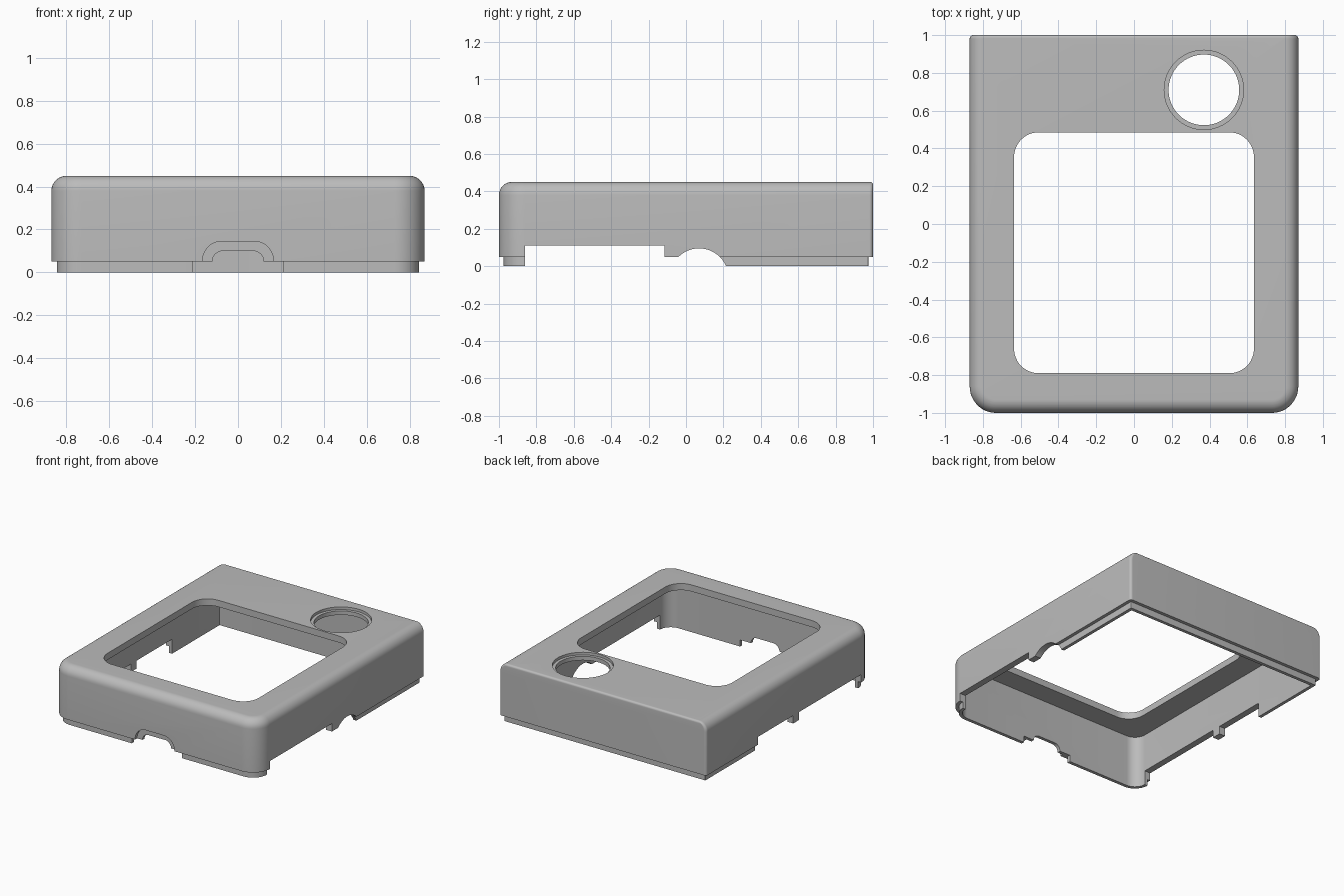
import bpy, bmesh, math
from mathutils import Matrix, Vector

old = bpy.data.objects.get("Cube")
if old:
    bpy.data.objects.remove(old, do_unlink=True)

HX, HY, TOP, LEDGE = 0.87, 1.0, 0.45, 0.05
FRONT_R, BACK_R = 0.14, 0.02        # vertical corner radii
EDGE_R, BACK_EDGE_R = 0.07, 0.015   # top edge radii
LIP, WALL = 0.025, 0.05

grey = bpy.data.materials.new("plastic grey")
grey.use_nodes = True
grey.diffuse_color = (0.5, 0.5, 0.5, 1)
grey.node_tree.nodes["Principled BSDF"].inputs["Base Color"].default_value = (0.5, 0.5, 0.5, 1)


def outline(hx, y0, y1, rf, rb, segs=12):
    """Rounded rectangle: rf rounds the two low-y corners, rb the others."""
    corners = [(hx - rb, y1 - rb, rb, 0), (rb - hx, y1 - rb, rb, 1),
               (rf - hx, y0 + rf, rf, 2), (hx - rf, y0 + rf, rf, 3)]
    pts = []
    for cx, cy, r, quarter in corners:
        for i in range(segs + 1):
            a = (quarter + i / segs) * math.pi / 2
            pts.append((cx + r * math.cos(a), cy + r * math.sin(a)))
    return pts


def loft(name, sections, matrix=Matrix()):
    """Closed solid through a list of (outline, height)."""
    bm = bmesh.new()
    rings = [[bm.verts.new(matrix @ Vector((x, y, z))) for x, y in pts]
             for pts, z in sections]
    for a, b in zip(rings, rings[1:]):
        for i in range(len(a)):
            j = (i + 1) % len(a)
            bm.faces.new((a[i], a[j], b[j], b[i]))
    bm.faces.new(rings[0][::-1])
    bm.faces.new(rings[-1])
    bmesh.ops.recalc_face_normals(bm, faces=bm.faces)
    mesh = bpy.data.meshes.new(name)
    bm.to_mesh(mesh)
    bm.free()
    obj = bpy.data.objects.new(name, mesh)
    bpy.context.collection.objects.link(obj)
    return obj


def prism(name, pts, z0, z1, matrix=Matrix()):
    return loft(name, [(pts, z0), (pts, z1)], matrix)


def box(name, x0, x1, y0, y1, z0, z1):
    return prism(name, [(x0, y0), (x1, y0), (x1, y1), (x0, y1)], z0, z1)


def circle(cx, cy, r, n=64):
    return [(cx + r * math.cos(math.tau * i / n), cy + r * math.sin(math.tau * i / n))
            for i in range(n)]


def body_outline(inset, back_inset):
    return outline(HX - inset, inset - HY, HY - back_inset,
                   FRONT_R - inset, max(BACK_R - back_inset, 0.004))


def round_inset(z, r):
    """Inset of a quarter-round top edge at height z."""
    h = max(0, z - (TOP - r))
    return r - math.sqrt(max(0, r * r - h * h))


# Outer body with stepped lip and rounded top edge
heights = {TOP - r + r * math.sin(i / 8 * math.pi / 2)
           for r in (EDGE_R, BACK_EDGE_R) for i in range(9)}
heights = sorted({round(h, 4) for h in heights})
lip = body_outline(LIP, LIP)
sections = [(lip, 0), (lip, LEDGE), (body_outline(0, 0), LEDGE)]
sections += [(body_outline(round_inset(z, EDGE_R), round_inset(z, BACK_EDGE_R)), z)
             for z in heights]
shell = loft("case_shell", sections)
shell.data.materials.append(grey)

# Cavity, screen window and stepped round opening
cutters = [
    prism("cavity", body_outline(WALL, WALL), -0.1, TOP - WALL),
    prism("window", outline(0.635, -0.79, 0.485, 0.13, 0.13), 0.3, 0.6),
    prism("round_hole", circle(0.37, 0.71, 0.187), 0.3, 0.6),
    prism("round_recess", circle(0.37, 0.71, 0.21), TOP - 0.02, 0.6),
]

# Side notches: long slots, lip gaps and the arched port
inner, outer = 0.75, 0.95
cutters += [
    box("right_slot", inner, outer, -0.86, -0.115, -0.1, 0.11),
    box("right_lip_gap", inner, outer, -0.2, 0.18, -0.1, LEDGE),
    box("left_slot", -outer, -inner, -0.86, -0.115, -0.1, 0.11),
    box("left_lip_gap", -outer, -inner, -0.2, 0.0, -0.1, LEDGE),
    box("left_back_slot", -outer, -inner, -0.045, 0.38, -0.1, 0.11),
]
along_x = Matrix(((0, 0, 1, 0), (1, 0, 0, 0), (0, 1, 0, 0), (0, 0, 0, 1)))
cutters.append(prism("right_arch", circle(0.07, -0.062, 0.157, 96), inner, outer, along_x))

# Front port: lip gap, arched through-hole and shallow outer recess
along_y = Matrix(((1, 0, 0, 0), (0, 0, 1, 0), (0, 1, 0, 0), (0, 0, 0, 1)))
cutters += [
    box("front_lip_gap", -0.21, 0.21, -1.1, -0.9, -0.1, LEDGE),
    prism("front_port", outline(0.12, -0.1, 0.1, 0.01, 0.05), -1.1, -0.9, along_y),
    prism("front_recess", outline(0.165, -0.1, 0.145, 0.01, 0.09), -1.1, -0.975, along_y),
]

for cutter in cutters:
    cutter.hide_render = True
    mod = shell.modifiers.new(cutter.name, 'BOOLEAN')
    mod.operation = 'DIFFERENCE'
    mod.solver = 'EXACT'
    mod.object = cutter

# Bake the cuts and drop the helpers
bpy.context.view_layer.update()
result = bpy.data.meshes.new_from_object(
    shell.evaluated_get(bpy.context.evaluated_depsgraph_get()))
shell.modifiers.clear()
shell.data = result
for cutter in cutters:
    bpy.data.objects.remove(cutter, do_unlink=True)
result.materials.clear()
result.materials.append(grey)
for poly in result.polygons:
    poly.material_index = 0

bpy.ops.object.select_all(action='DESELECT')
shell.select_set(True)
bpy.context.view_layer.objects.active = shell
bpy.ops.object.shade_smooth_by_angle(angle=math.radians(30))
